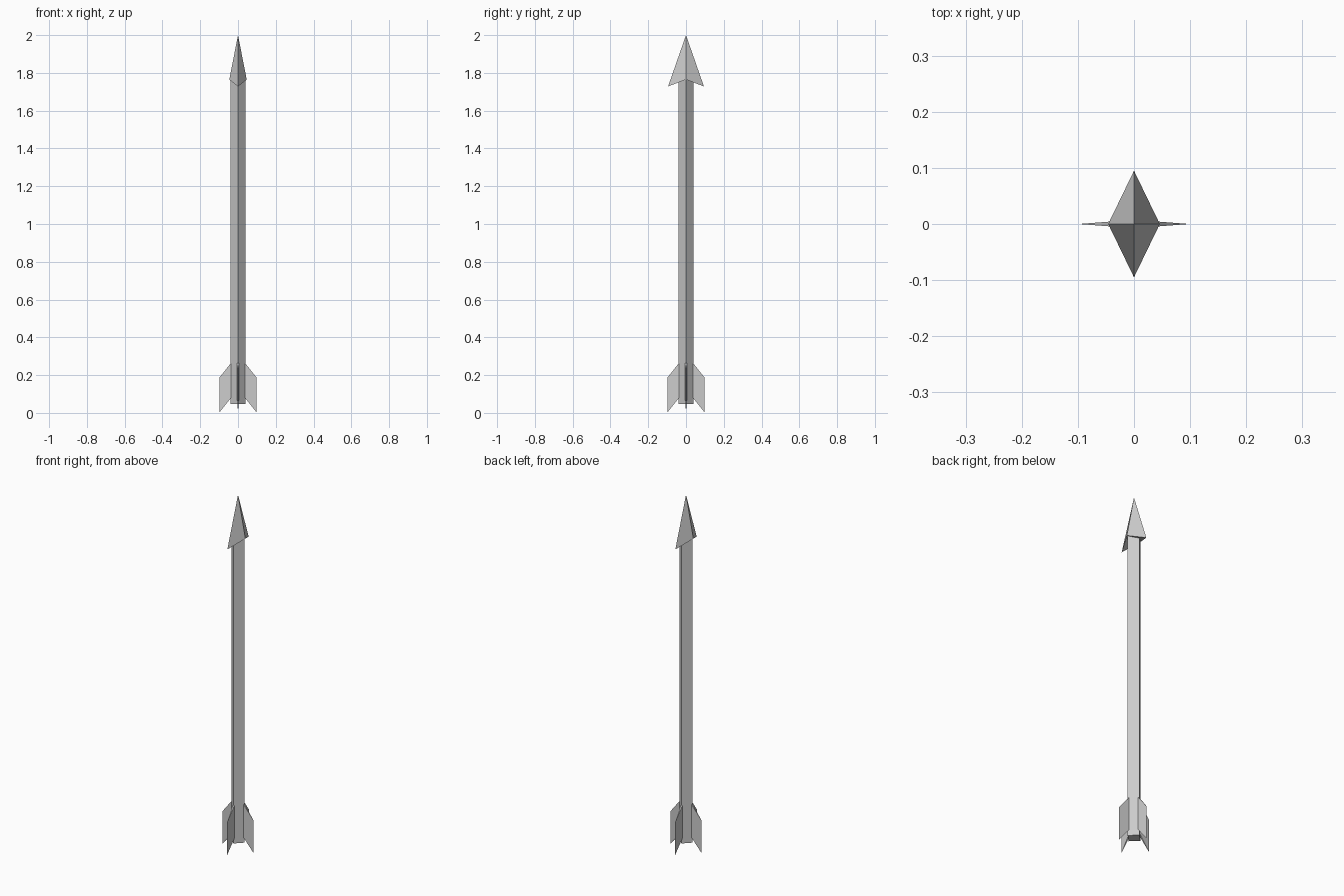
import bpy
from math import pi
from mathutils import Matrix

if "Cube" in bpy.data.objects:
    bpy.data.objects.remove(bpy.data.objects["Cube"])


def add_mesh(name, verts, faces):
    mesh = bpy.data.meshes.new(name)
    mesh.from_pydata(verts, [], faces)
    obj = bpy.data.objects.new(name, mesh)
    bpy.context.collection.objects.link(obj)
    return obj


# Square shaft, turned so its edges face the axes
bpy.ops.mesh.primitive_cylinder_add(vertices=4, radius=0.041, depth=1.717,
                                    location=(0, 0, 0.048 + 1.717 / 2))
bpy.context.object.name = "shaft"

# Four-sided head, wide along y, with swept-back barbs and a notched base
head = [(0, 0, 2), (0.046, 0, 1.765), (0, 0.095, 1.728),
        (-0.046, 0, 1.765), (0, -0.095, 1.728)]
add_mesh("arrow_head", head,
         [(0, 1, 2), (0, 2, 3), (0, 3, 4), (0, 4, 1), (1, 3, 2), (3, 1, 4)])

# Four wedge-shaped fins: thick at the shaft, sharp at the outer edge
inner, outer, half = 0.034, 0.098, 0.005
fin = [(inner, -half, 0.083), (inner, half, 0.083), (outer, 0, 0.003),
       (inner, -half, 0.268), (inner, half, 0.268), (outer, 0, 0.187)]
fin_faces = [(0, 1, 2), (3, 5, 4), (0, 2, 5, 3), (2, 1, 4, 5), (1, 0, 3, 4)]
for i in range(4):
    obj = add_mesh(f"fin_{i + 1}", fin, fin_faces)
    obj.data.transform(Matrix.Rotation(i * pi / 2, 4, "Z"))

# Consistent outward normals
import bmesh
for obj in bpy.context.collection.objects:
    bm = bmesh.new()
    bm.from_mesh(obj.data)
    bmesh.ops.recalc_face_normals(bm, faces=bm.faces)
    bm.to_mesh(obj.data)
    bm.free()
